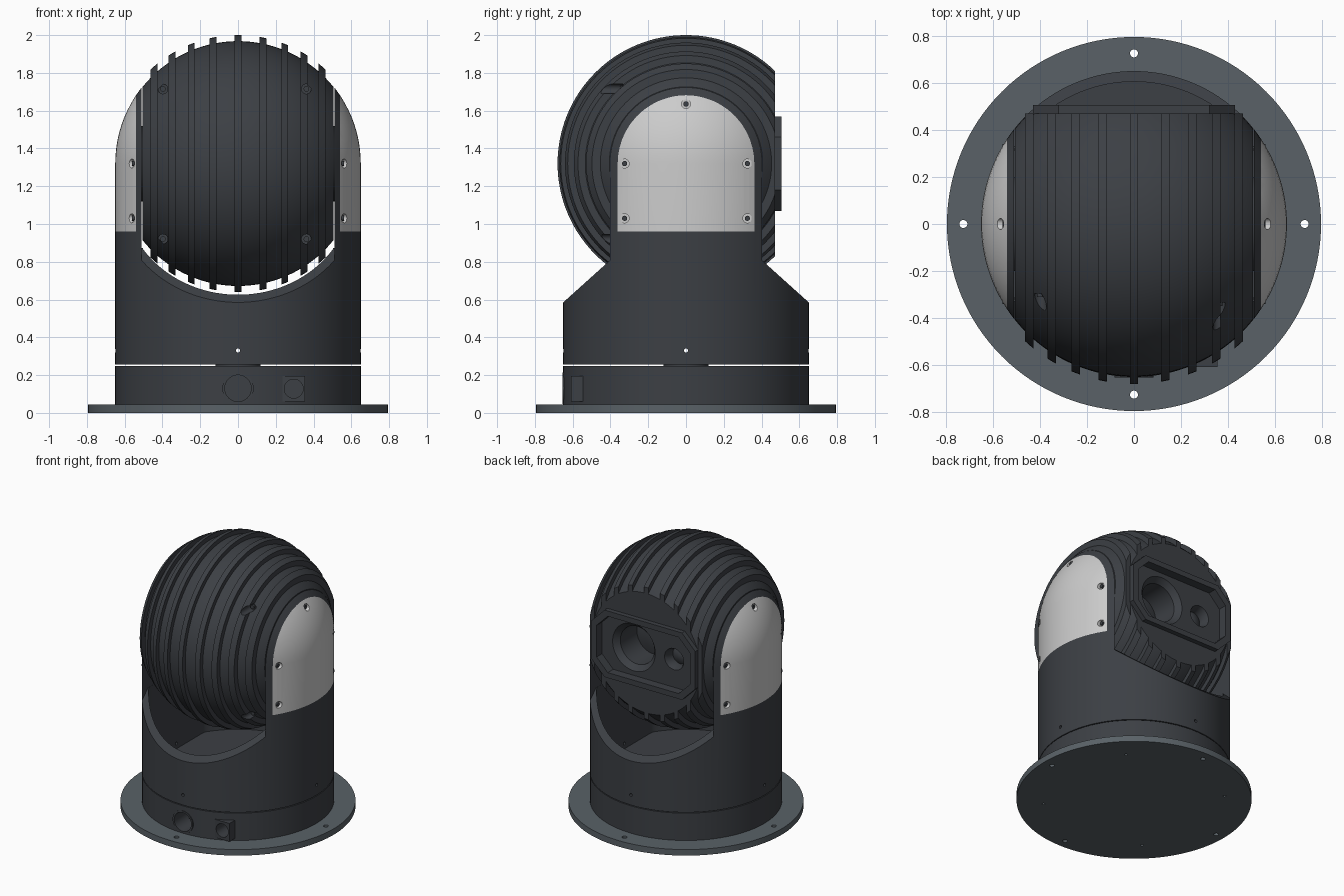
import bpy, bmesh
from math import sin, cos, pi, sqrt, radians
from mathutils import Matrix, Vector

if "Cube" in bpy.data.objects:
    bpy.data.objects.remove(bpy.data.objects["Cube"])

CZ, R = 1.32, 0.65          # ball centre height, housing radius


def material(name, rgb):
    m = bpy.data.materials.new(name)
    m.diffuse_color = (*rgb, 1)
    m.use_nodes = True
    m.node_tree.nodes["Principled BSDF"].inputs["Base Color"].default_value = m.diffuse_color
    return m


DARK = material("dark_metal", (0.045, 0.05, 0.058))
PLATE = material("plate_grey", (0.10, 0.12, 0.135))
LIGHT = material("light_panel", (0.60, 0.60, 0.59))
ROT = {'z': Matrix.Identity(4),
       'y': Matrix.Rotation(radians(-90), 4, 'X'),
       'x': Matrix.Rotation(radians(90), 4, 'Y')}


def finish(bm, name, mat):
    bmesh.ops.recalc_face_normals(bm, faces=bm.faces)
    me = bpy.data.meshes.new(name)
    bm.to_mesh(me)
    bm.free()
    me.materials.append(mat)
    ob = bpy.data.objects.new(name, me)
    bpy.context.collection.objects.link(ob)
    return ob


def lathe(name, profile, axis='z', at=(0, 0, 0), segs=96, mat=DARK, closed=False):
    """Spin (radius, height) points about an axis."""
    bm = bmesh.new()
    vs = [bm.verts.new((r, 0, h)) for r, h in profile]
    es = [bm.edges.new(p) for p in zip(vs, vs[1:])]
    if closed:
        es.append(bm.edges.new((vs[-1], vs[0])))
    bmesh.ops.spin(bm, geom=vs + es, cent=(0, 0, 0), axis=(0, 0, 1),
                   angle=2 * pi, steps=segs)
    bmesh.ops.remove_doubles(bm, verts=bm.verts, dist=1e-5)
    bm.transform(Matrix.Translation(at) @ ROT[axis])
    return finish(bm, name, mat)


def cyl(name, r, a, b, axis='z', at=(0, 0, 0), segs=24, mat=DARK):
    return lathe(name, [(0, a), (r, a), (r, b), (0, b)], axis, at, segs, mat)


def prism(name, pts, a, b, axis='z', mat=DARK):
    """Extrude a 2D outline from a to b along an axis."""
    put = {'x': lambda u, v, w: (w, u, v), 'y': lambda u, v, w: (u, w, v),
           'z': lambda u, v, w: (u, v, w)}[axis]
    bm = bmesh.new()
    f = bm.faces.new([bm.verts.new(put(u, v, a)) for u, v in pts])
    new = bmesh.ops.extrude_face_region(bm, geom=[f])['geom']
    bmesh.ops.translate(bm, verts=[v for v in new if isinstance(v, bmesh.types.BMVert)],
                        vec=Vector(put(0, 0, b - a)))
    return finish(bm, name, mat)


def box(name, lo, hi, mat=DARK):
    (x0, y0, z0), (x1, y1, z1) = lo, hi
    return prism(name, [(x0, y0), (x1, y0), (x1, y1), (x0, y1)], z0, z1, 'z', mat)


def cut(ob, *cutters, op='DIFFERENCE'):
    for c in cutters:
        c.hide_render = True
        m = ob.modifiers.new("cut", 'BOOLEAN')
        m.object, m.operation, m.solver = c, op, 'EXACT'
        bpy.context.view_layer.objects.active = ob
        bpy.ops.object.modifier_apply(modifier=m.name)
        bpy.data.objects.remove(c)


def capsule(name, z0, mat):
    arc = [(R * cos(i * pi / 48), CZ + R * sin(i * pi / 48)) for i in range(24)]
    return lathe(name, [(0, z0), (R, z0)] + arc + [(0, CZ + R)], mat=mat, segs=128)


# Mounting plate with through holes and blind holes underneath
plate = cyl("mounting_plate", 0.795, 0, 0.045, segs=128, mat=PLATE)
for i in range(4):
    a, b = i * pi / 2, i * pi / 2 + pi / 4
    cut(plate, cyl("c", 0.017, -0.1, 0.1, at=(0.725 * cos(a), 0.725 * sin(a), 0)),
        cyl("c", 0.010, -0.1, 0.03, at=(0.615 * cos(b), 0.615 * sin(b), 0)))

# Hollow collar with round port and square connector
collar = lathe("base_collar", [(0.6, 0.04), (R, 0.04), (R, 0.249), (0, 0.249),
                               (0, 0.235), (0.6, 0.235)], segs=128)
cut(collar, cyl("c", 0.07, -0.75, -0.5, 'y', (0, 0, 0.13), 40),
    cyl("c", 0.05, -0.75, -0.4, 'y', (0.295, 0, 0.128), 32))
lathe("round_port_ring", [(0.07, -0.653), (0.083, -0.653), (0.083, -0.6), (0.07, -0.6)],
      'y', (0, 0, 0.13), 40, closed=True)
conn = box("square_connector", (0.235, -0.608, 0.06), (0.355, -0.54, 0.196))
cut(conn, cyl("c", 0.05, -0.75, -0.4, 'y', (0.295, 0, 0.128), 32))
cyl("turntable_hub", 0.12, 0.24, 0.27, segs=48)

# Yoke: capsule with a slot, sloped shoulders, hollow bowl and panel seats
yoke = capsule("yoke_housing", 0.255, DARK)
slope = [(-0.85, 0.405), (-0.33, 0.873), (0.33, 0.873), (0.85, 0.405), (0.85, 2.2), (-0.85, 2.2)]
bowl = [(max(-0.509, min(0.509, 0.605 * cos(i * pi / 64))), 0.605 * sin(i * pi / 64))
        for i in range(128)]
cut(yoke, prism("c", slope, -0.51, 0.51, 'x'), prism("c", bowl, 0.29, 1.0),
    cyl("c", 0.011, -0.8, 0.8, 'x', (0, 0, 0.33), 16),
    cyl("c", 0.011, -0.8, 0.8, 'y', (0, 0, 0.33), 16))

# Side panels with recessed screws
for side, s in (("right", 1), ("left", -1)):
    x0, x1 = sorted((s * 0.54, s * 0.9))
    cut(yoke, box("c", (x0, -0.8, 0.96), (x1, 0.8, 2.2)))
    panel = capsule(side + "_panel", 0.96, LIGHT)
    cut(panel, box("c", (x0, -0.8, 0.9), (x1, 0.8, 2.2)), op='INTERSECT')
    for i, (y, z) in enumerate([(0, 1.635), (-0.325, CZ), (0.325, CZ), (-0.325, 1.03), (0.325, 1.03)]):
        a, b = sorted((s * 0.549, s * 0.8))
        cut(panel, cyl("c", 0.024, a, b, 'x', (0, y, z)))
        a, b = sorted((s * 0.545, s * 0.56))
        cyl(f"{side}_panel_screw_{i}", 0.014, a, b, 'x', (0, y, z), 12)
    a, b = sorted((s * 0.49, s * 0.52))
    cyl(side + "_pivot", 0.2, a, b, 'x', (0, 0, CZ), 48)

# Ribbed ball, turned about the x axis
half, end, inner, outer = 0.018, 0.505, 0.648, 0.68
ribs = [-0.445, -0.35, -0.247, -0.132, 0, 0.132, 0.247, 0.35, 0.445]
profile, start = [(0, -end)], -end
for c in ribs + [None]:
    stop = end if c is None else c - half
    for i in range(6):
        h = start + (stop - start) * i / 5
        profile.append((sqrt(inner ** 2 - h * h), h))
    if c is not None:
        profile += [(sqrt(outer ** 2 - h * h), h) for h in (c - half, c, c + half)]
        start = c + half
profile.append((0, end))
ball = lathe("ribbed_ball", profile, 'x', (0, 0, CZ), 128)
cut(ball, box("c", (-1, 0.47, 0.4), (1, 1, 2.2)))


def octagon(w, h, c):
    return [(sx * (w - dx), CZ + sz * (h - dz)) for sx, sz, dx, dz in
            ((1, 1, c, 0), (1, 1, 0, c), (1, -1, 0, c), (1, -1, c, 0),
             (-1, -1, c, 0), (-1, -1, 0, c), (-1, 1, 0, c), (-1, 1, c, 0))]


# Window frame and its recess in the flat face
frame = prism("window_frame", octagon(0.43, 0.25, 0.11), 0.43, 0.505, 'y')
cut(frame, prism("c", octagon(0.385, 0.21, 0.092), 0.3, 0.6, 'y'))
cut(ball, prism("c", octagon(0.39, 0.215, 0.094), 0.44, 0.6, 'y'))

# Lens wells with slightly domed lenses
for name, x, r, deep in (("large", 0.122, 0.185, 0.2), ("small", -0.21, 0.083, 0.36)):
    ri = r * 0.76
    cut(ball, lathe("c", [(0, deep), (ri, deep), (ri, 0.40), (r, 0.45), (0, 0.45)],
                    'y', (x, 0, CZ), 48))
    lathe(name + "_lens", [(0, deep - 0.01), (ri * 1.02, deep - 0.01), (ri * 1.02, deep + 0.005),
                           (ri * 0.6, deep + 0.02), (0, deep + 0.028)], 'y', (x, 0, CZ), 48)

# Screw bores on the front of the ball
for i, (x, z) in enumerate([(-0.398, 1.715), (0.362, 1.715), (-0.398, 0.92), (0.362, 0.92)]):
    y = -sqrt(inner ** 2 - x * x - (z - CZ) ** 2)
    cut(ball, cyl("c", 0.026, -0.9, y + 0.03, 'y', (x, 0, z)))
    cyl(f"ball_screw_{i}", 0.015, y + 0.015, y + 0.04, 'y', (x, 0, z), 12)

# Smooth shading with crisp edges
for ob in bpy.context.collection.objects:
    ob.select_set(True)
bpy.context.view_layer.objects.active = ball
bpy.ops.object.shade_smooth_by_angle(angle=radians(25))
